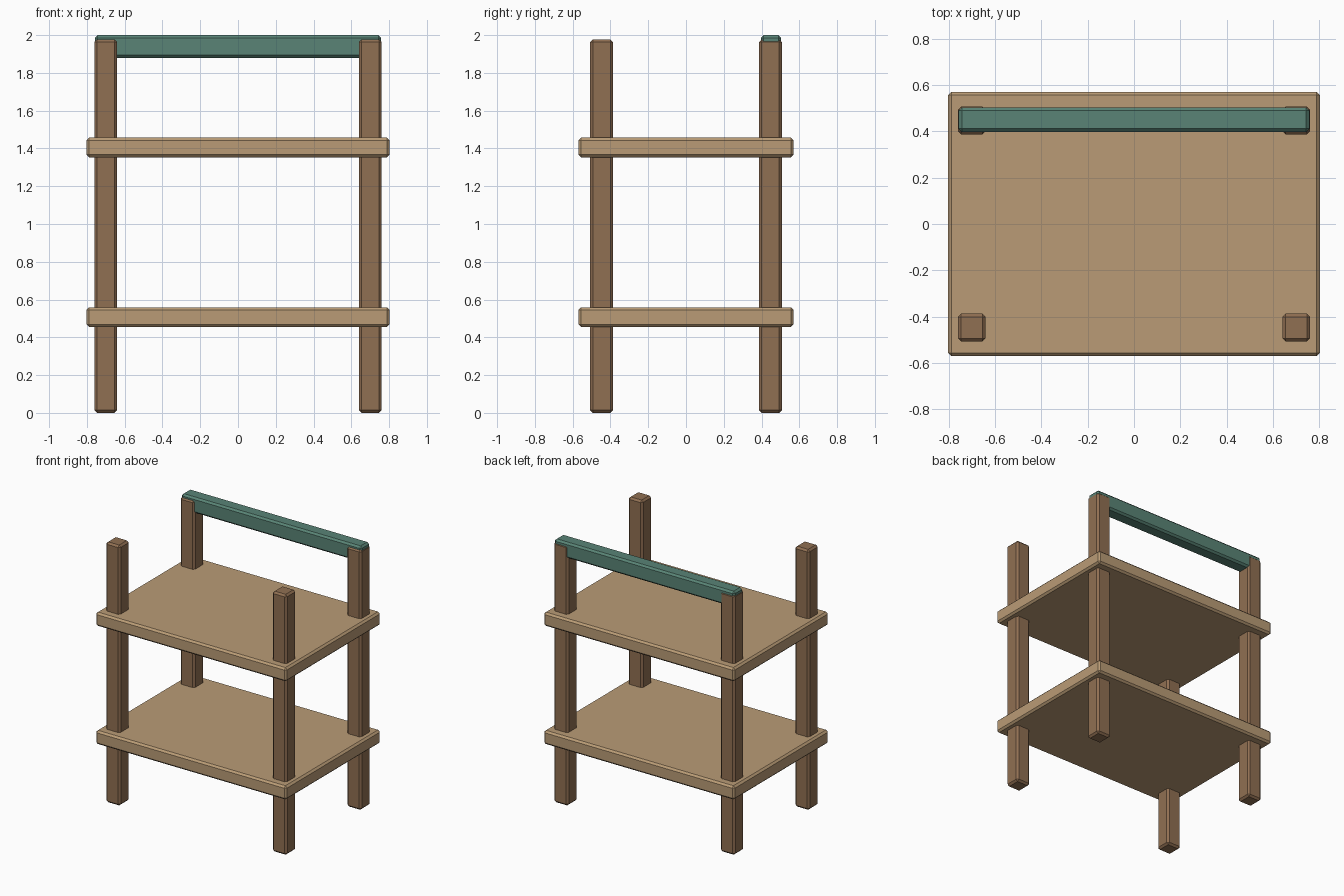
import bpy

if "Cube" in bpy.data.objects:
    bpy.data.objects.remove(bpy.data.objects["Cube"])


def material(name, color):
    mat = bpy.data.materials.new(name)
    mat.diffuse_color = color
    mat.use_nodes = True
    mat.node_tree.nodes["Principled BSDF"].inputs["Base Color"].default_value = mat.diffuse_color
    return mat


dark_wood = material("dark_wood", (0.28, 0.16, 0.085, 1))
light_wood = material("light_wood", (0.49, 0.33, 0.18, 1))
green_paint = material("green_paint", (0.10, 0.23, 0.18, 1))


def beam(name, center, size, mat, chamfer=0.014):
    """Box with a single flat chamfer on every edge."""
    bpy.ops.mesh.primitive_cube_add(size=1, location=center)
    obj = bpy.context.object
    obj.name = name
    obj.scale = size
    bpy.ops.object.transform_apply(location=False, rotation=False, scale=True)
    bevel = obj.modifiers.new("chamfer", 'BEVEL')
    bevel.width = chamfer
    bevel.segments = 1
    obj.data.materials.append(mat)
    return obj


# Four corner posts
for side, sx in (("left", -1), ("right", 1)):
    for end, sy in (("front", -1), ("back", 1)):
        beam(f"{end}_{side}_post", (sx * 0.70, sy * 0.447, 0.989),
             (0.12, 0.12, 1.978), dark_wood)

# Two shelves that the posts pass through
for name, z in (("lower_shelf", 0.507), ("upper_shelf", 1.405)):
    beam(name, (0, 0, z), (1.604, 1.14, 0.104), light_wood)

# Handle rail across the back posts
beam("back_handle_rail", (0, 0.45, 1.94), (1.514, 0.106, 0.12), green_paint)
